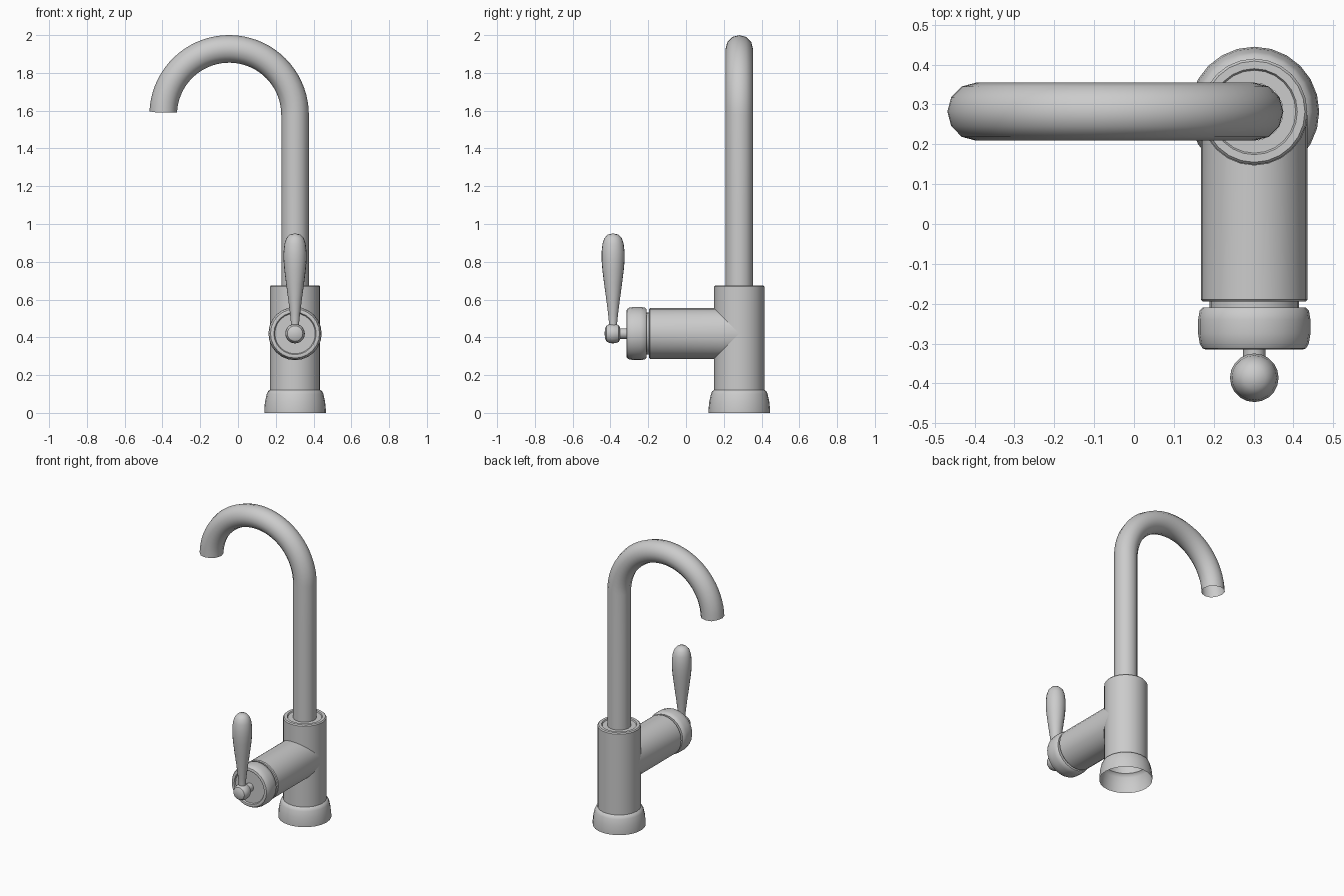
import bpy, bmesh, math
from mathutils import Matrix, Vector

if "Cube" in bpy.data.objects:
    bpy.data.objects.remove(bpy.data.objects["Cube"])

CX, CY, CZ = 0.302, 0.282, 0.42   # column axis (x, y) and valve axis height
FORWARD = Matrix.Rotation(math.radians(90), 4, 'X')   # local +z -> world -y


def finish(obj, angle=35):
    bpy.ops.object.select_all(action='DESELECT')
    obj.select_set(True)
    bpy.context.view_layer.objects.active = obj
    bpy.ops.object.shade_smooth_by_angle(angle=math.radians(angle))


def lathe(name, profile, matrix, sides=24, adjust=None):
    """Revolve (radius, height) points round local z; radius 0 closes to a point."""
    bm = bmesh.new()
    rings = []
    for r, h in profile:
        n = 1 if r == 0 else sides
        rings.append([bm.verts.new((r * math.cos(2 * math.pi * i / sides),
                                    r * math.sin(2 * math.pi * i / sides), h))
                      for i in range(n)])
    for a, b in zip(rings, rings[1:]):
        for i in range(sides):
            j = (i + 1) % sides
            quad = [a[i % len(a)], a[j % len(a)], b[j % len(b)], b[i % len(b)]]
            bm.faces.new(list(dict.fromkeys(quad)))
    if adjust:
        adjust(rings)
    bm.transform(matrix)
    bmesh.ops.recalc_face_normals(bm, faces=bm.faces)
    mesh = bpy.data.meshes.new(name)
    bm.to_mesh(mesh)
    bm.free()
    obj = bpy.data.objects.new(name, mesh)
    bpy.context.collection.objects.link(obj)
    finish(obj)
    return obj


column = Matrix.Translation((CX, CY, 0))
valve = Matrix.Translation((CX, 0, CZ)) @ FORWARD   # local height = -y

# Upright body with flared foot, open underneath
lathe("body", [(0.163, 0), (0.163, 0.02), (0.159, 0.06), (0.150, 0.10), (0.143, 0.115),
               (0.133, 0.122), (0.133, 0.668), (0.127, 0.675), (0.108, 0.675),
               (0.104, 0.668), (0.072, 0.668)], column)


# Side tube, mitred where it meets the body
def mitre(rings):
    for v in rings[0]:
        v.co.z = -CY + abs(v.co.y)


lathe("valve_tube", [(0.134, -CY), (0.134, 0.19), (0.129, 0.195), (0.112, 0.195),
                     (0.112, 0.212)], valve, adjust=mitre)

# Rounded end cap with a shallow recess
lathe("valve_cap", [(0.110, 0.210), (0.130, 0.210), (0.137, 0.217), (0.141, 0.240),
                    (0.141, 0.275), (0.137, 0.300), (0.130, 0.312), (0.122, 0.315),
                    (0.112, 0.313), (0.107, 0.305), (0, 0.305)], valve)

# Stem and hub holding the lever
lathe("lever_stem", [(0.028, 0.30), (0.028, 0.36)], valve, 16)
lathe("lever_hub", [(0, 0.348), (0.032, 0.349), (0.045, 0.357), (0.051, 0.375),
                    (0.052, 0.390), (0.049, 0.408), (0.041, 0.422), (0.026, 0.429),
                    (0, 0.431)], valve, 20)

# Teardrop lever
lathe("lever", [(0.022, 0.43), (0.022, 0.48), (0.026, 0.52), (0.036, 0.60), (0.047, 0.68),
                (0.057, 0.76), (0.061, 0.81), (0.061, 0.85), (0.056, 0.895),
                (0.046, 0.925), (0.028, 0.944), (0, 0.95)],
      Matrix.Translation((CX, -0.386, 0)), 20)

# Gooseneck spout swept along a straight rise and half circle, open at the tip
R, AX, AZ = 0.349, CX - 0.349, 1.578
path = [(CX, 0.66), (CX, 1.1)]
path += [(AX + R * math.cos(math.radians(a)), AZ + R * math.sin(math.radians(a)))
         for a in [178 * i / 36 for i in range(37)]]
curve = bpy.data.curves.new("spout", 'CURVE')
curve.dimensions = '3D'
curve.bevel_depth = 0.073
curve.bevel_resolution = 4
curve.use_fill_caps = False
spline = curve.splines.new('POLY')
spline.points.add(len(path) - 1)
for p, (x, z) in zip(spline.points, path):
    p.co = (x, CY, z, 1)
spout = bpy.data.objects.new("spout", curve)
bpy.context.collection.objects.link(spout)
bpy.ops.object.select_all(action='DESELECT')
spout.select_set(True)
bpy.context.view_layer.objects.active = spout
bpy.ops.object.convert(target='MESH')
spout = bpy.context.view_layer.objects.active

# Level the tip of the spout
tip = [v for v in spout.data.vertices if v.co.x < AX and v.co.z < AZ + 0.017]
for v in tip:
    v.co.z = 1.59
finish(spout, 40)
